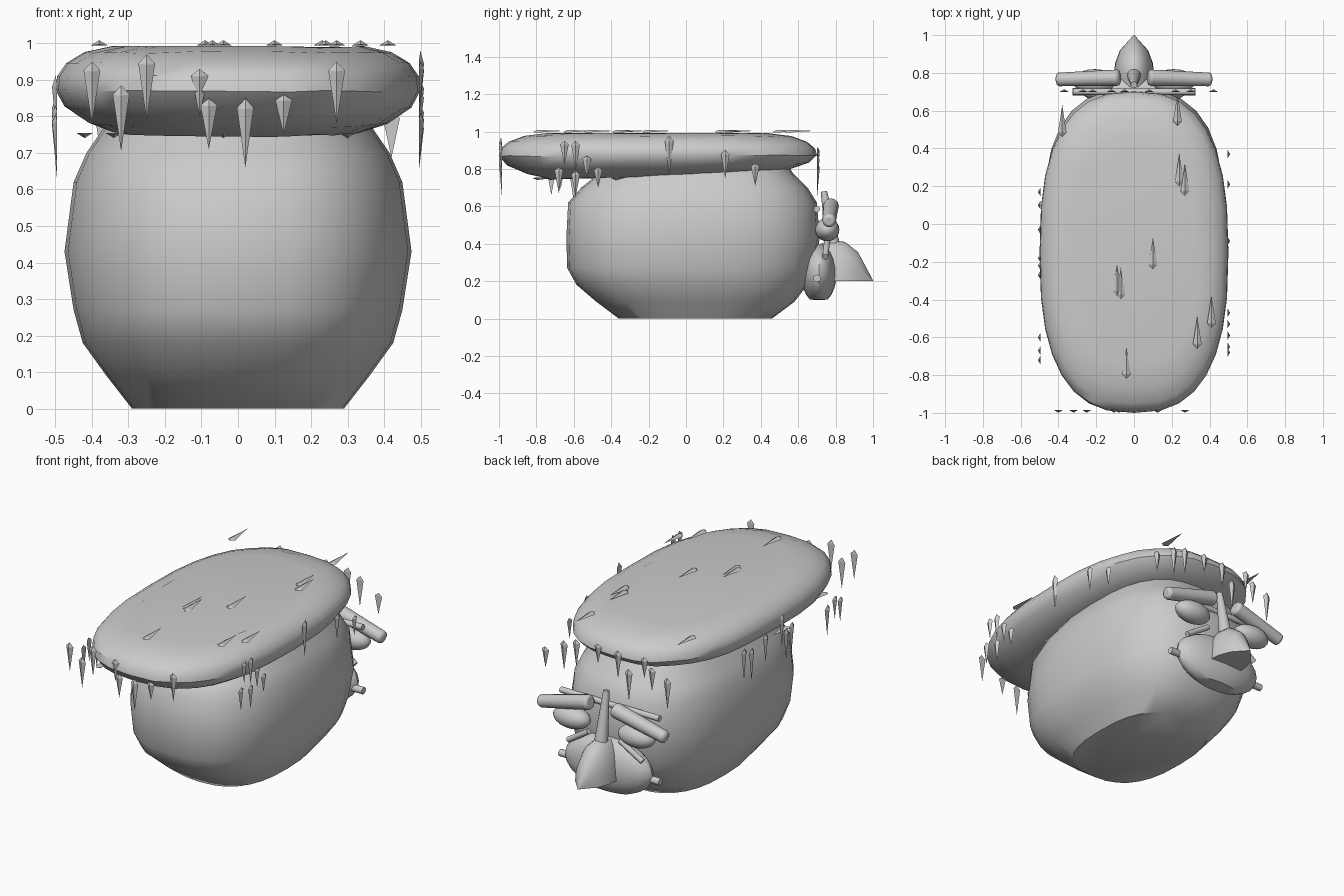
import bpy, bmesh, math, random
from mathutils import Vector

if "Cube" in bpy.data.objects:
    bpy.data.objects.remove(bpy.data.objects["Cube"])

random.seed(4)


def finish(name, bm, smooth=True):
    bmesh.ops.recalc_face_normals(bm, faces=bm.faces)
    me = bpy.data.meshes.new(name)
    bm.to_mesh(me)
    bm.free()
    ob = bpy.data.objects.new(name, me)
    bpy.context.collection.objects.link(ob)
    if smooth:
        bpy.ops.object.select_all(action='DESELECT')
        ob.select_set(True)
        bpy.context.view_layer.objects.active = ob
        bpy.ops.object.shade_smooth_by_angle(angle=math.radians(40))
    return ob


def loft(name, rings, power, seg=28, jitter=0.0, lift=0.0):
    """Stack of superellipse rings: (z, half width, front y, back y)."""
    bm = bmesh.new()
    loops = []
    for z, hx, y0, y1 in rings:
        loop = []
        for i in range(seg):
            a = 2 * math.pi * i / seg
            c, s = math.cos(a), math.sin(a)
            x = math.copysign(abs(c) ** (2 / power), c)
            y = math.copysign(abs(s) ** (2 / power), s)
            py = (y0 + y1) / 2 + y * (y1 - y0) / 2
            dz = random.uniform(-jitter, jitter) + lift * max(0, 0.9 - z) * (y + 0.6)
            loop.append(bm.verts.new((x * hx, py, z + dz)))
        loops.append(loop)
    for a, b in zip(loops, loops[1:]):
        for i in range(seg):
            j = (i + 1) % seg
            bm.faces.new((a[i], a[j], b[j], b[i]))
    bm.faces.new(loops[0])
    bm.faces.new(loops[-1])
    return finish(name, bm)


def rod(name, p, q, r1, r2=None, seg=12):
    p, q = Vector(p), Vector(q)
    bm = bmesh.new()
    bmesh.ops.create_cone(bm, cap_ends=True, segments=seg, radius1=r1,
                          radius2=r1 if r2 is None else r2, depth=(q - p).length)
    rot = (q - p).to_track_quat('Z', 'Y').to_matrix()
    for v in bm.verts:
        v.co = rot @ v.co + (p + q) / 2
    return finish(name, bm)


def ellipsoid(name, centre, size, floor=None):
    bm = bmesh.new()
    bmesh.ops.create_uvsphere(bm, u_segments=20, v_segments=12, radius=1)
    for v in bm.verts:
        v.co = Vector(a * b + c for a, b, c in zip(v.co, size, centre))
        if floor is not None:
            v.co.z = max(v.co.z, floor)
    return finish(name, bm)


# Rock body
loft("rock_body", [
    (0.0, 0.29, -0.36, 0.46), (0.09, 0.36, -0.48, 0.58), (0.18, 0.425, -0.585, 0.65),
    (0.27, 0.45, -0.635, 0.69), (0.43, 0.475, -0.64, 0.715), (0.62, 0.45, -0.63, 0.70),
    (0.70, 0.415, -0.56, 0.65), (0.78, 0.36, -0.46, 0.57), (0.85, 0.32, -0.42, 0.53)], 2.6)

# Moss slab on top
loft("moss_cap", [
    (z, 0.5 * s, -0.15 - 0.85 * s, -0.15 + 0.85 * s) for z, s in
    ((0.752, 0.68), (0.775, 0.82), (0.82, 0.95), (0.87, 1.0), (0.91, 0.99),
     (0.945, 0.94), (0.975, 0.84), (0.99, 0.70))], 2.6, 32, 0.003, 0.1)

# Moss blades: ridged kites
blades = bmesh.new()


def blade(p, d, n, length):
    p, d, n = Vector(p), Vector(d).normalized(), Vector(n)
    side = d.cross(n)
    top = blades.verts.new(p + n * 0.004)
    ridge = blades.verts.new(p + d * length * 0.16 + n * 0.014)
    lt = blades.verts.new(p + d * length * 0.14 - side * 0.023)
    rt = blades.verts.new(p + d * length * 0.14 + side * 0.023)
    tip = blades.verts.new(p + d * length)
    for f in ((top, lt, ridge), (top, ridge, rt), (lt, tip, ridge), (ridge, tip, rt),
              (top, rt, lt), (lt, rt, tip)):
        blades.faces.new(f)


DOWN = (0, 0, -1)
for x, z, l in ((-.4, .95, .17), (-.25, .97, .18), (-.32, .885, .18), (-.105, .93, .13),
                (-.08, .85, .14), (.02, .85, .19), (.125, .86, .11), (.27, .95, .17)):
    blade((x, -0.985, z), DOWN, (0, -1, 0), l)
for y, z, l in ((-.65, .95, .13), (-.59, .95, .16), (-.53, .87, .12), (-.47, .81, .11),
                (-.68, .81, .14), (-.59, .79, .14), (-.09, .98, .22), (.21, .9, .15),
                (.37, .83, .12)):
    blade((0.495, y, z), DOWN, (1, 0, 0), l)
for y in (.17, .1, -.03, -.18, -.22, -.27, -.6, -.67, -.72):
    blade((-0.495, y, random.uniform(.8, .97)), DOWN, (-1, 0, 0), random.uniform(.12, .2))
for x in (-.37, -.27, -.22, -.12, -.05, .08, .22, .3, .42):
    blade((x, 0.7, random.uniform(.8, .92)), DOWN, (0, 1, 0), random.uniform(.11, .19))
for x, y in ((.24, .2), (.27, .15), (.1, -.24), (-.09, -.38), (-.07, -.4), (.41, -.55),
             (.335, -.66), (-.04, -.82), (-.38, .46), (.23, .52)):
    blade((x, y, 0.993), (0, 1, 0.06), (0, 0, 1), 0.17)
for x, y in ((-.42, -.35), (-.34, -.82), (-.04, -.75), (.3, -.4)):
    blade((x, y, 0.755), (0, 1, 0), (0, 0, -1), 0.15)
finish("moss_blades", blades, False)

# Face on the back side: muzzle and pointed half-round nose
ellipsoid("muzzle", (0, 0.71, 0.24), (0.28, 0.095, 0.16), 0.1)
nose = bmesh.new()
n = 12
rows = [[nose.verts.new((0.48 * r * math.cos(math.pi * i / n), y, 0.2 + r * math.sin(math.pi * i / n)))
         for i in range(n + 1)] for y, r in ((0.72, .2), (0.78, .22), (0.85, .21), (0.92, .155), (1.0, .004))]
for a, b in zip(rows, rows[1:]):
    for i in range(n):
        nose.faces.new((a[i], a[i + 1], b[i + 1], b[i]))
    nose.faces.new((a[0], b[0], b[n], a[n]))
nose.faces.new(rows[0])
nose.faces.new(rows[-1])
finish("nose", nose)
rod("nose_bridge", (0, 0.785, 0.40), (0, 0.737, 0.68), 0.037, 0.017)
rod("brow_rod", (-0.32, 0.70, 0.585), (0.32, 0.70, 0.585), 0.017)

# Mirrored face details
for s, side in ((-1, "left"), (1, "right")):
    ellipsoid(side + "_eye", (s * 0.21, 0.755, 0.475), (0.115, 0.065, 0.062))
    brow = rod(side + "_brow", (s * 0.075, 0.775, 0.605), (s * 0.41, 0.765, 0.52), 0.043, 0.036)
    bev = brow.modifiers.new("round", 'BEVEL')
    bev.width, bev.segments, bev.limit_method = 0.015, 2, 'ANGLE'
    bev.angle_limit = math.radians(50)
    rod(side + "_cheek_bar", (s * 0.10, 0.755, 0.42), (s * 0.24, 0.745, 0.33), 0.016)
    rod(side + "_mouth_stub", (s * 0.2, 0.70, 0.215), (s * 0.325, 0.70, 0.215), 0.02)
